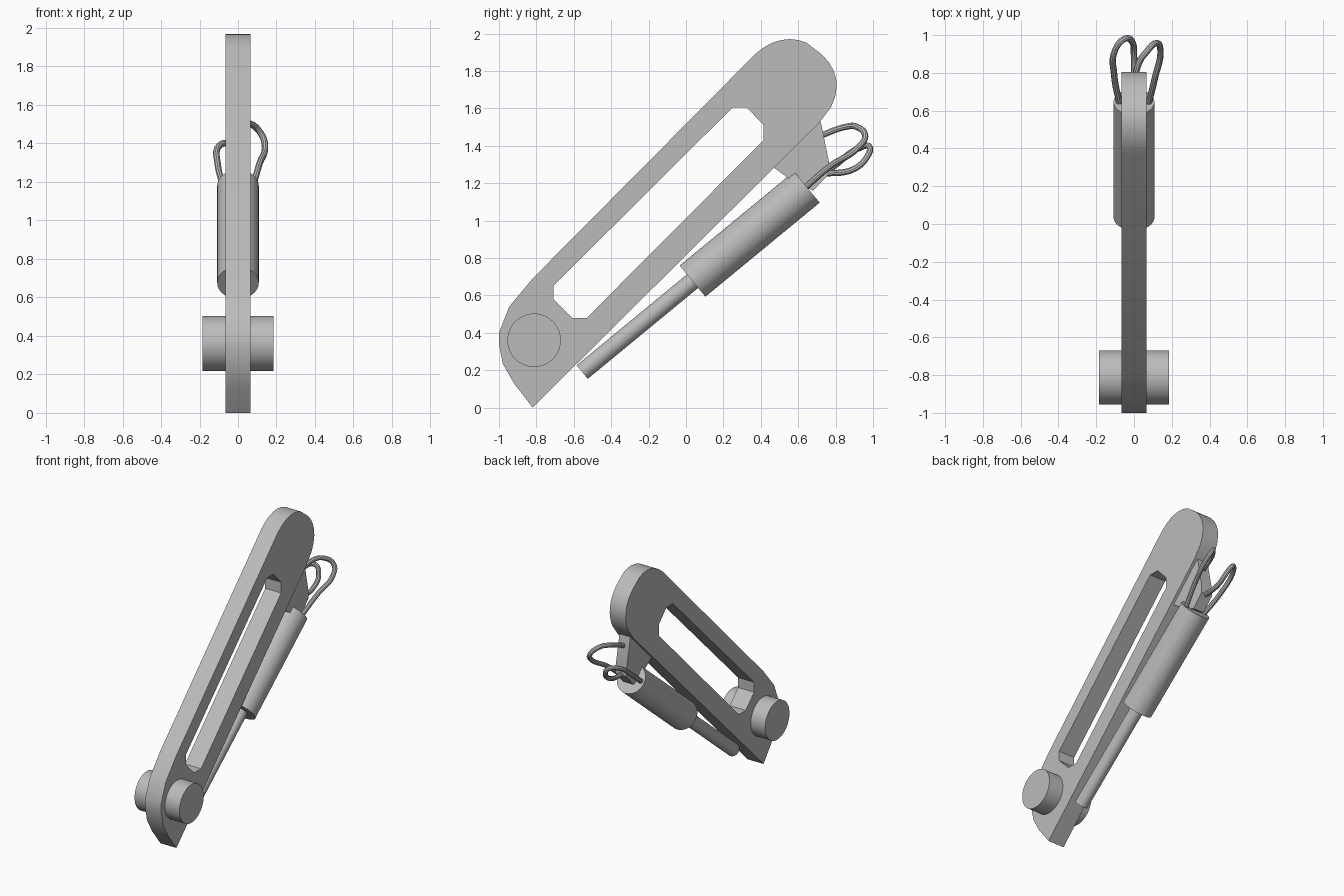
import bpy, bmesh
from math import radians
from mathutils import Vector

cube = bpy.data.objects.get("Cube")
if cube:
    bpy.data.objects.remove(cube, do_unlink=True)

grey = bpy.data.materials.new("light grey")
grey.use_nodes = True
grey.diffuse_color = (0.5, 0.5, 0.5, 1)
grey.node_tree.nodes["Principled BSDF"].inputs["Base Color"].default_value = (0.5, 0.5, 0.5, 1)


def select(obj):
    bpy.ops.object.select_all(action="DESELECT")
    obj.select_set(True)
    bpy.context.view_layer.objects.active = obj


def finish(obj):
    """Turn into a welded mesh with smooth shading and crisp edges."""
    select(obj)
    if obj.type == "CURVE":
        bpy.ops.object.convert(target="MESH")
        obj = bpy.context.object
    bm = bmesh.new()
    bm.from_mesh(obj.data)
    bmesh.ops.remove_doubles(bm, verts=bm.verts, dist=0.0005)
    bmesh.ops.recalc_face_normals(bm, faces=bm.faces)
    bm.to_mesh(obj.data)
    bm.free()
    obj.data.materials.clear()
    obj.data.materials.append(grey)
    bpy.ops.object.shade_smooth_by_angle(angle=radians(32))
    return obj


def plate(name, outlines, half_width):
    """Extrude side profiles (y, z) across x; inner outlines become holes."""
    curve = bpy.data.curves.new(name, "CURVE")
    curve.dimensions = "2D"
    curve.fill_mode = "BOTH"
    curve.extrude = half_width
    for pts in outlines:
        spline = curve.splines.new("POLY")
        spline.points.add(len(pts) - 1)
        for p, (y, z) in zip(spline.points, pts):
            p.co = (y, z, 0, 1)
        spline.use_cyclic_u = True
    obj = bpy.data.objects.new(name, curve)
    obj.rotation_euler = (radians(90), 0, radians(90))
    bpy.context.collection.objects.link(obj)
    return finish(obj)


def rod(name, start, end, radius):
    a, b = Vector(start), Vector(end)
    bpy.ops.mesh.primitive_cylinder_add(vertices=48, radius=radius,
                                        depth=(b - a).length, location=(a + b) / 2)
    obj = bpy.context.object
    obj.name = name
    obj.rotation_euler = (b - a).to_track_quat("Z", "Y").to_euler()
    return finish(obj)


def cable(name, pts):
    curve = bpy.data.curves.new(name, "CURVE")
    curve.dimensions = "3D"
    curve.bevel_depth = 0.017
    curve.bevel_resolution = 3
    curve.resolution_u = 8
    spline = curve.splines.new("BEZIER")
    spline.bezier_points.add(len(pts) - 1)
    for p, co in zip(spline.bezier_points, pts):
        p.co = co
        p.handle_left_type = p.handle_right_type = "AUTO"
    obj = bpy.data.objects.new(name, curve)
    bpy.context.collection.objects.link(obj)
    return finish(obj)


# Slotted arm
arm_outline = [(-0.82, 0), (-0.92, 0.13), (-0.98, 0.235), (-1, 0.34), (-1, 0.4),
               (-0.945, 0.54), (-0.82, 0.69), (0.37, 1.89), (0.415, 1.925),
               (0.46, 1.95), (0.51, 1.965), (0.555, 1.97), (0.6, 1.965),
               (0.645, 1.95), (0.73, 1.885), (0.765, 1.845), (0.79, 1.8),
               (0.803, 1.755), (0.805, 1.71), (0.797, 1.66), (0.775, 1.605), (0.71, 1.52)]
slot = [(0.25, 1.605), (0.325, 1.605), (0.415, 1.51), (0.415, 1.43),
        (-0.53, 0.48), (-0.61, 0.48), (-0.708, 0.578), (-0.708, 0.652)]
plate("arm", [arm_outline, slot], 0.066)

# Bracket joining the arm to the piston
plate("bracket", [[(0.65, 1.5), (0.72, 1.53), (0.765, 1.31), (0.765, 1.25),
                   (0.68, 1.16), (0.57, 1.21), (0.46, 1.29)]], 0.045)

# Pivot pin and piston
rod("pivot_pin", (-0.185, -0.812, 0.36), (0.185, -0.812, 0.36), 0.143)
rod("piston_cylinder", (0, 0.035, 0.676), (0, 0.646, 1.179), 0.108)
rod("piston_rod", (0, -0.555, 0.19), (0, 0.08, 0.713), 0.047)

# Looped cables from the piston to the bracket
cable("left_cable", [(0.075, 0.63, 1.17), (0.11, 0.77, 1.29), (0.14, 0.92, 1.39),
                     (0.12, 0.958, 1.45), (0.065, 0.91, 1.502),
                     (0.025, 0.85, 1.5), (0, 0.71, 1.45)])
cable("right_cable", [(-0.075, 0.63, 1.17), (-0.105, 0.79, 1.29), (-0.1, 0.92, 1.385),
                      (-0.05, 0.98, 1.395), (-0.01, 0.965, 1.335),
                      (0, 0.89, 1.272), (0, 0.74, 1.25)])
